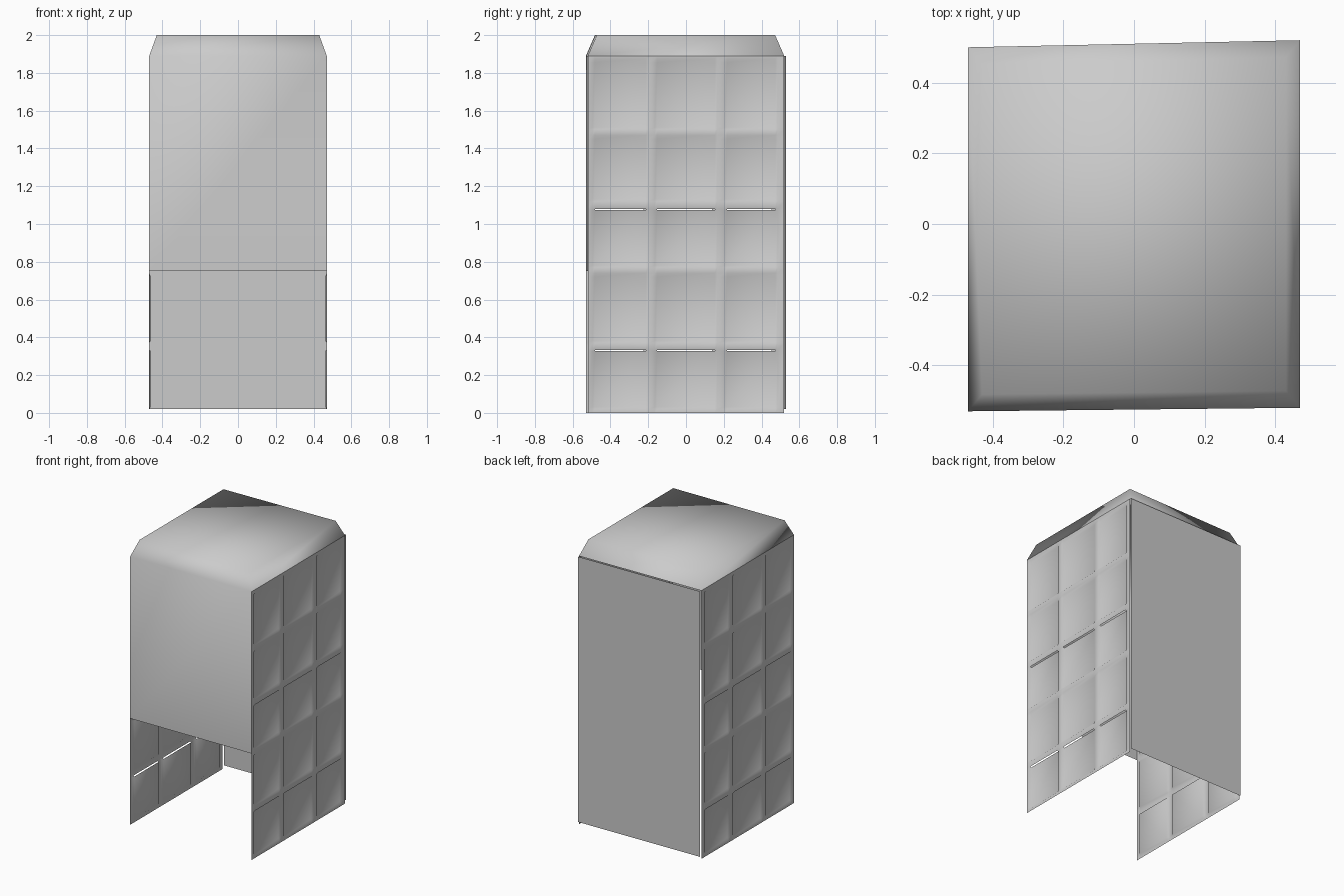
import bpy

if "Cube" in bpy.data.objects:
    bpy.data.objects.remove(bpy.data.objects["Cube"])

X = 0.47          # half width
EAVE = 1.89       # height where the roof bevel starts
FRONT_Z = 0.75    # lower edge of the front panel


# The plan is slightly skewed: depth changes a little from left to right
def front_y(x):
    return -0.525 + 0.005 * x / X


def back_y(x):
    return 0.51 + 0.01 * x / X


def add_mesh(name, verts, faces, smooth=True):
    mesh = bpy.data.meshes.new(name)
    mesh.from_pydata(verts, [], faces)
    mesh.update()
    obj = bpy.data.objects.new(name, mesh)
    bpy.context.collection.objects.link(obj)
    for p in mesh.polygons:
        p.use_smooth = smooth
    return obj


# Roof cap with four bevels, continuous with the upper front panel
def rect(x, inset, z):
    s = 1 if x > 0 else -1
    fl, fr = front_y(-X) + inset, front_y(X) + inset
    bl, br = back_y(-X) - inset, back_y(X) - inset
    return [(-x, fl, z), (x, fr, z), (x, br, z), (-x, bl, z)]


verts = rect(X, 0, EAVE) + rect(0.43, 0.048, 2.0)
verts += [(-X, front_y(-X), FRONT_Z), (X, front_y(X), FRONT_Z)]
faces = [(i, (i + 1) % 4, 4 + (i + 1) % 4, 4 + i) for i in range(4)]
faces += [(4, 5, 6, 7), (8, 9, 1, 0)]
add_mesh("roof_and_front_panel", verts, faces)

# Plain back panel, standing just off the side walls
add_mesh("back_panel",
         [(X, 0.53, 0.02), (-X, 0.515, 0.02), (-X, 0.515, EAVE), (X, 0.53, EAVE)],
         [(0, 1, 2, 3)], smooth=False)

# Side walls: a frame of bars with shallow recessed panes and open slits
COLUMNS = [(-0.50, -0.205), (-0.17, 0.16), (0.20, 0.48)]
ROWS = [(0.02, 0.333), (0.37, 0.74), (0.77, 1.08), (1.12, 1.47), (1.50, 1.875)]
SLIT_ROWS = (0, 2)
RECESS = 0.008


def axis_lines(start, end, spans, edge):
    """Grid coordinates, each flagged with the span it lies deep inside."""
    lines = [(start, None)]
    for i, (a, b) in enumerate(spans):
        lines += [(a, None), (a + edge, i), (b - edge, i), (b, None)]
    return lines + [(end, None)]


def side_wall(name, side):
    x = side * X
    y0, y1 = front_y(x), back_y(x)
    cols = axis_lines(-0.525, 0.515, COLUMNS, 0.012)
    rows = [(0.0, None)]
    for i, (a, b) in enumerate(ROWS):
        top = 0.005 if i in SLIT_ROWS else 0.02
        rows += [(a, None), (a + 0.012, i), (b - top, i), (b, None)]
    rows.append((EAVE, None))
    pts, quads, n = [], [], len(cols)
    for z, row in rows:
        for y, col in cols:
            deep = row is not None and col is not None
            t = (y + 0.525) / 1.04
            pts.append((x - side * RECESS * deep, y0 + t * (y1 - y0), z))
    for j in range(len(rows) - 1):
        for i in range(n - 1):
            # the top edge of a slit row is left open along each pane
            open_slit = (rows[j][1] in SLIT_ROWS and rows[j + 1][1] is None
                         and cols[i][1] is not None and cols[i][1] == cols[i + 1][1])
            if open_slit:
                continue
            a = j * n + i
            q = (a, a + 1, a + n + 1, a + n)
            quads.append(q if side > 0 else q[::-1])
    add_mesh(name, pts, quads)


side_wall("right_wall", 1)
side_wall("left_wall", -1)
